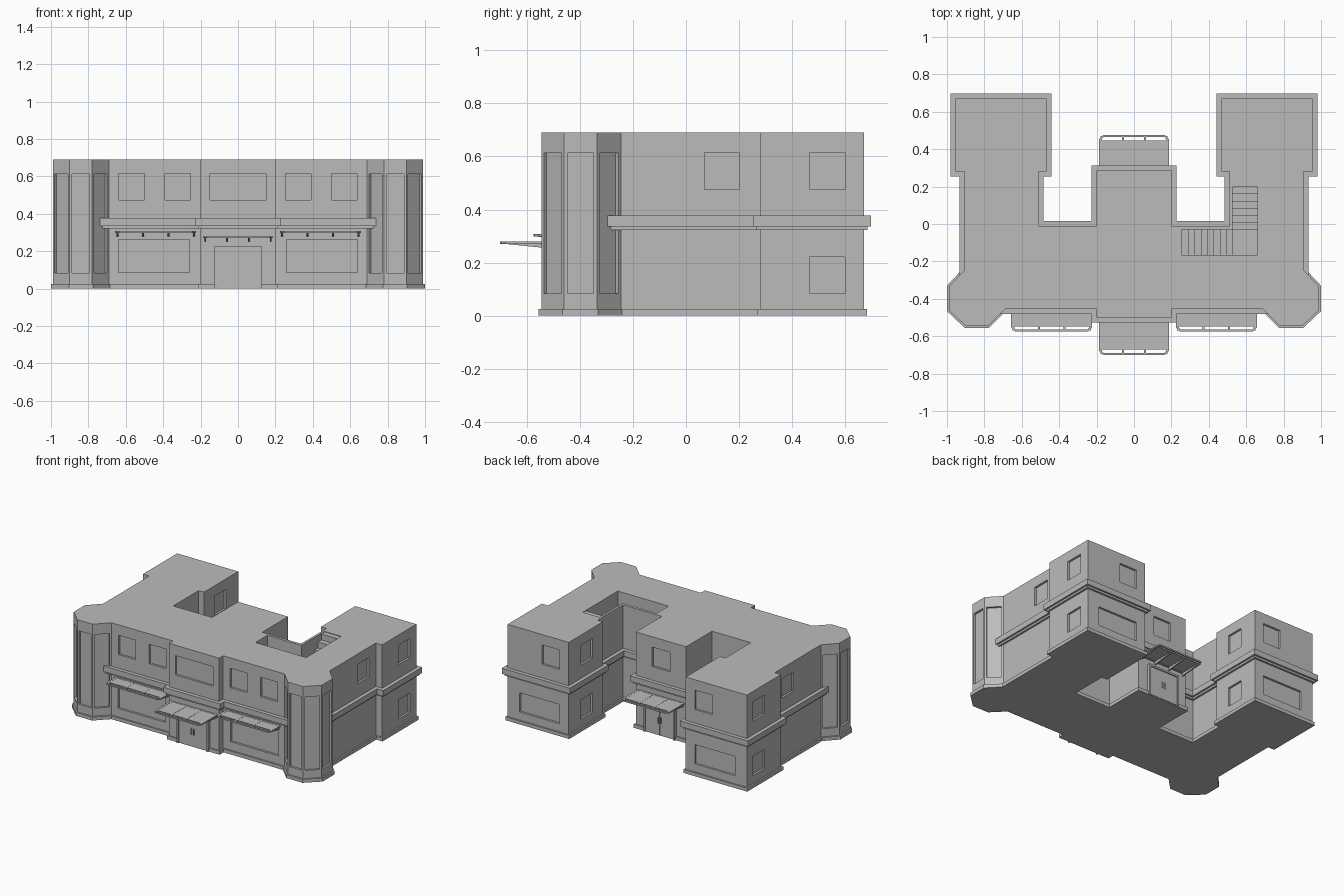
import bpy, bmesh, math
from mathutils import Vector, Matrix

if "Cube" in bpy.data.objects:
    bpy.data.objects.remove(bpy.data.objects["Cube"])

stone = bpy.data.materials.new("grey_stone")
stone.use_nodes = True
GREY = (0.5, 0.5, 0.5, 1)
stone.diffuse_color = GREY
stone.node_tree.nodes["Principled BSDF"].inputs["Base Color"].default_value = GREY

H = 0.69        # roof height
REVEAL = 0.015  # depth of window recesses


def finish(name, bm):
    bmesh.ops.recalc_face_normals(bm, faces=bm.faces)
    mesh = bpy.data.meshes.new(name)
    bm.to_mesh(mesh)
    bm.free()
    mesh.materials.append(stone)
    ob = bpy.data.objects.new(name, mesh)
    bpy.context.collection.objects.link(ob)
    return ob


def bridge(bm, loops, closed):
    """Quads between successive vertex loops."""
    n = len(loops[0])
    pairs = list(zip(loops, loops[1:])) + ([(loops[-1], loops[0])] if closed else [])
    for a, b in pairs:
        for i in range(n):
            j = (i + 1) % n
            bm.faces.new((a[i], a[j], b[j], b[i]))


def loft(bm, a, b):
    """Capped solid between two equal loops."""
    loops = [[bm.verts.new(p) for p in loop] for loop in (a, b)]
    bridge(bm, loops, False)
    bm.faces.new(loops[0])
    bm.faces.new(loops[1])


def prism(bm, pts, z0, z1):
    loft(bm, [(x, y, z0) for x, y in pts], [(x, y, z1) for x, y in pts])


def box(bm, x0, x1, y0, y1, z0, z1):
    prism(bm, [(x0, y0), (x1, y0), (x1, y1), (x0, y1)], z0, z1)


def offset(pts, d):
    """Move a counter-clockwise outline outward by d."""
    out = []
    for i, p in enumerate(pts):
        p = Vector(p)
        e1 = (p - Vector(pts[i - 1])).normalized()
        e2 = (Vector(pts[(i + 1) % len(pts)]) - p).normalized()
        n1, n2 = Vector((e1.y, -e1.x)), Vector((e2.y, -e2.x))
        out.append(p + (n1 + n2) * d / (1 + n1.dot(n2)))
    return out


def band(bm, pts, outer, inner, z0, z1):
    """Hollow strip following an outline."""
    o, i = offset(pts, outer), offset(pts, inner)
    rows = ((o, z0), (o, z1), (i, z1), (i, z0))
    bridge(bm, [[bm.verts.new((x, y, z)) for x, y in loop] for loop, z in rows], True)


def mirrored(half):
    return half + [(-x, y) for x, y in reversed(half)]


# Outlines: the towers are chamfered front corners
front = [(0.2, -0.5), (0.2, -0.455)]
tower = [(0.69, -0.455), (0.78, -0.545), (0.90, -0.545), (0.99, -0.46),
         (0.99, -0.335), (0.905, -0.245)]
rear = [(0.905, 0.28), (0.955, 0.28), (0.955, 0.67), (0.467, 0.67), (0.467, 0.28),
        (0.51, 0.28), (0.51, -0.01), (0.2, -0.01), (0.2, 0.285)]
footprint = mirrored(front + tower + rear)
plain_outline = mirrored(front + [(0.905, -0.455)] + rear)

# Walls and roof
bm = bmesh.new()
prism(bm, footprint, 0, H)
walls = finish("walls", bm)

# Recess cutters
cut = bmesh.new()


def recess(p, q, z0, z1, share=1.0):
    """Panel cut into the wall along p-q, with its outside on the right of p-q."""
    p, q = Vector(p), Vector(q)
    mid, half = (p + q) / 2, (q - p) / 2 * share
    d = half.normalized()
    n = Vector((d.y, -d.x)) * REVEAL
    prism(cut, [mid - half - n, mid + half - n, mid + half + n, mid - half + n], z0, z1)


UP, LOW, SHOP = (0.475, 0.615), (0.083, 0.222), (0.086, 0.262)
recess((-0.15, -0.5), (0.15, -0.5), *UP)
recess((0.07, 0.285), (-0.07, 0.285), *UP)
for s in (1, -1):
    def side(x0, y0, x1, y1, zs, share=1.0):
        a, b = (s * x0, y0), (s * x1, y1)
        recess(*((a, b) if s > 0 else (b, a)), *zs, share)

    for x in (0.255, 0.5):
        side(x, -0.455, x + 0.135, -0.455, UP)
    side(0.26, -0.455, 0.64, -0.455, SHOP)
    side(0.905, 0.07, 0.905, 0.20, UP)
    for zs in (UP, LOW):
        side(0.955, 0.466, 0.955, 0.598, zs)
        side(0.467, 0.53, 0.467, 0.40, zs)
    side(0.68, 0.67, 0.54, 0.67, UP)
    side(0.86, 0.67, 0.54, 0.67, LOW)
    for a, b in zip(tower, tower[1:]):
        side(*a, *b, (0.083, 0.613), 0.78)

# Stairwell cut through the roof
X0, X1, X2 = 0.255, 0.527, 0.66
Y0, Y1, Y2 = -0.165, -0.03, 0.235
prism(cut, [(X0, Y0), (X2, Y0), (X2, Y2), (X1, Y2), (X1, Y1), (X0, Y1)], 0.005, H + 0.1)
cutter = finish("recess_cutter", cut)
cutter.hide_render = True
mod = walls.modifiers.new("recesses", "BOOLEAN")
mod.operation, mod.solver, mod.object = "DIFFERENCE", "EXACT", cutter
bpy.context.view_layer.update()
carved = bpy.data.meshes.new_from_object(walls.evaluated_get(bpy.context.evaluated_depsgraph_get()))
walls.modifiers.clear()
walls.data = carved
bpy.data.objects.remove(cutter)

# Stairs: lower flight, landing, upper flight
bm = bmesh.new()
N1, N2 = 8, 7
rise = H / (N1 + N2 + 1)
for i in range(N1):
    w = (X1 - X0) / N1
    box(bm, X0 + i * w, X0 + (i + 1) * w, Y0, Y1, 0.004, (i + 1) * rise)
box(bm, X1, X2, Y0, Y1, 0.004, (N1 + 1) * rise)
for i in range(N2):
    w = (Y2 - Y1) / N2
    box(bm, X1, X2, Y1 + i * w, Y1 + (i + 1) * w, 0.004, (N1 + 1.9 + i) * rise)
finish("stairs", bm)

# Plinth and two-step cornice
bm = bmesh.new()
band(bm, footprint, 0.011, -0.012, 0, 0.025)
finish("plinth", bm)
bm = bmesh.new()
band(bm, plain_outline, 0.027, -0.01, 0.336, 0.377)
band(bm, plain_outline, 0.014, -0.01, 0.322, 0.336)
finish("cornice", bm)


def awning(name, x0, x1, wall, d, reach, top, drop):
    """Flat canopy on tapered brackets; d is the outward y direction."""
    bm = bmesh.new()
    tip = wall + d * reach
    box(bm, x0 + 0.01, x1 - 0.01, wall, tip - d * 0.028, top - 0.006, top - 0.001)
    c = 0.022
    rim = [(x0, wall), (x0, tip - d * c), (x0 + c, tip), (x1 - c, tip), (x1, tip - d * c), (x1, wall)]
    if d < 0:
        band(bm, rim, 0, -0.01, top - 0.01, top)
    else:
        band(bm, rim[::-1], 0, -0.01, top - 0.01, top)
    for i in range(4):
        x = x0 + 0.012 + (x1 - x0 - 0.024) * i / 3
        prof = [(wall, top - drop), (wall, top), (tip - d * 0.005, top), (tip - d * 0.005, top - 0.008)]
        loft(bm, [(x - 0.005, y, z) for y, z in prof], [(x + 0.005, y, z) for y, z in prof])
    finish(name, bm)


awning("front_awning", -0.187, 0.187, -0.5, -1, 0.2, 0.28, 0.028)
awning("rear_awning", -0.187, 0.187, 0.285, 1, 0.19, 0.28, 0.028)
awning("left_awning", 0.224, 0.657, -0.455, -1, 0.12, 0.308, 0.028)
awning("right_awning", -0.657, -0.224, -0.455, -1, 0.12, 0.308, 0.028)


def door(name, wall, d):
    """Double door with frame and pull handles."""
    def slab(x0, x1, out, z0, z1):
        ys = sorted((wall - d * 0.005, wall + d * out))
        box(bm, x0, x1, *ys, z0, z1)

    bm = bmesh.new()
    slab(-0.125, 0.125, 0.022, 0.215, 0.228)
    for s in (1, -1):
        slab(*sorted((s * 0.113, s * 0.125)), 0.022, 0, 0.215)
        slab(*sorted((s * 0.001, s * 0.113)), 0.014, 0.006, 0.215)
        slab(*sorted((s * 0.007, s * 0.012)), 0.022, 0.09, 0.132)
    finish(name, bm)


door("front_door", -0.5, -1)
door("rear_door", 0.285, 1)
